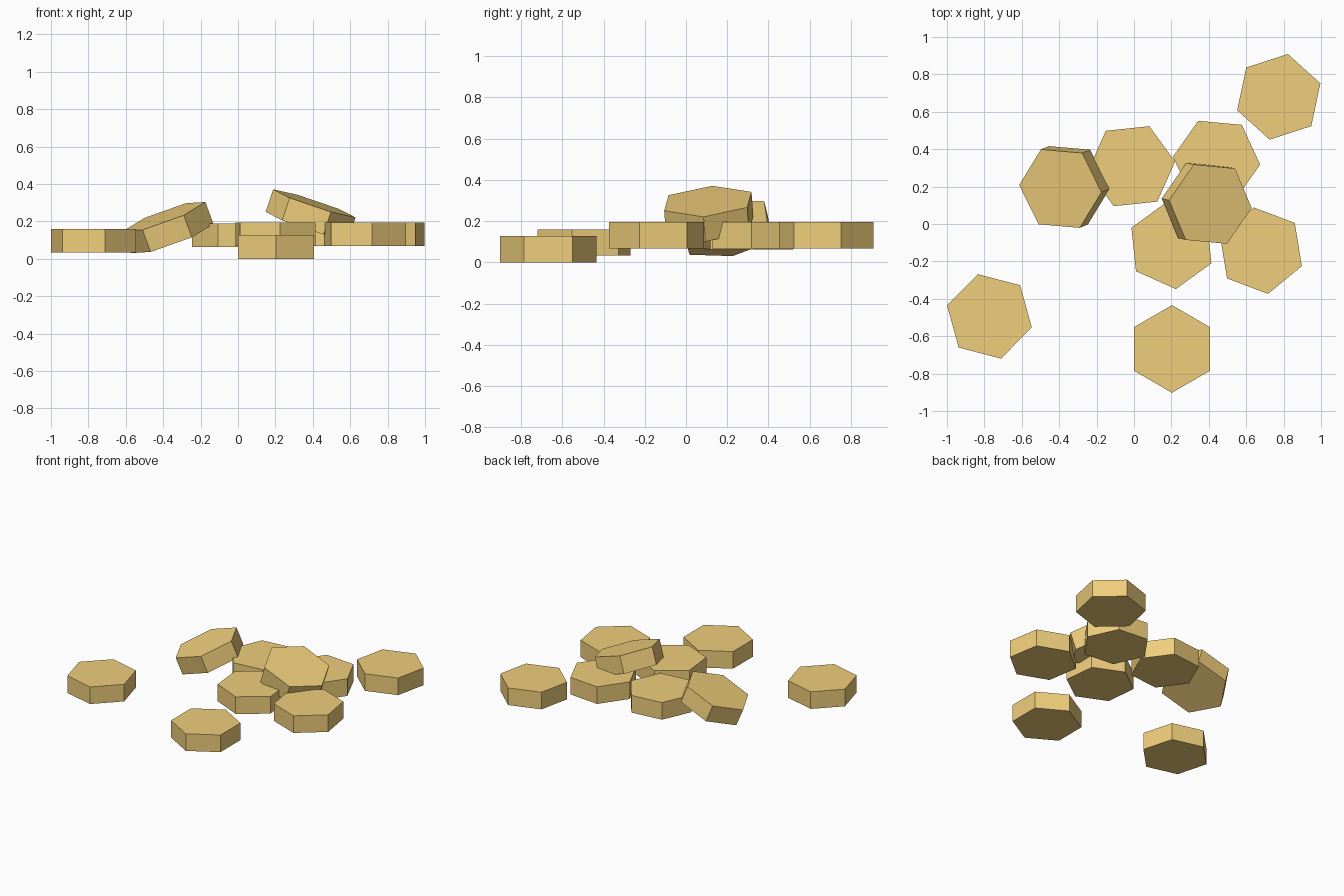
import bpy
from math import radians, cos, sin
from mathutils import Matrix, Vector

if "Cube" in bpy.data.objects:
    bpy.data.objects.remove(bpy.data.objects["Cube"])

RADIUS, THICK = 0.234, 0.127

amber = bpy.data.materials.new("amber")
amber.diffuse_color = (0.87, 0.62, 0.20, 1)
amber.use_nodes = True
amber.node_tree.nodes["Principled BSDF"].inputs["Base Color"].default_value = amber.diffuse_color


def hex_tile(name, x, y, top, angle, slope=(0, 0)):
    """Hexagonal tile: centre of its top face, heading of one corner (top view),
    and slope of the top face as (dz/dx, dz/dy)."""
    a, b = slope
    normal = Vector((-a, -b, 1)).normalized()
    c, s = cos(radians(angle)), sin(radians(angle))
    corner = Vector((c, s, a * c + b * s)).normalized()
    side = corner.cross(normal)
    # a six-sided cylinder has a corner on its local y axis
    rot = Matrix((side, corner, normal)).transposed().to_4x4()
    centre = Vector((x, y, top)) - normal * THICK / 2
    bpy.ops.mesh.primitive_cylinder_add(vertices=6, radius=RADIUS, depth=THICK)
    ob = bpy.context.object
    ob.name = name
    ob.data.materials.append(amber)
    ob.matrix_world = Matrix.Translation(centre) @ rot


# Tiles lying flat
hex_tile("front_tile", 0.203, -0.668, 0.127, 90)
hex_tile("left_tile", -0.773, -0.494, 0.160, -14.6)
hex_tile("back_right_tile", 0.774, 0.680, 0.195, 18)
hex_tile("back_tile", 0.4415, 0.339, 0.195, -5.2)
hex_tile("back_left_tile", -0.013, 0.309, 0.190, 6)
hex_tile("middle_tile", 0.200, -0.115, 0.195, -24.1)
hex_tile("right_tile", 0.6785, -0.1425, 0.195, -20.7)

# Tiles leaning on the others
hex_tile("leaning_left_tile", -0.394, 0.189, 0.226, -5.0, (0.366, 0.150))
hex_tile("leaning_right_tile", 0.4085, 0.106, 0.296, -5.4, (-0.334, 0.076))
